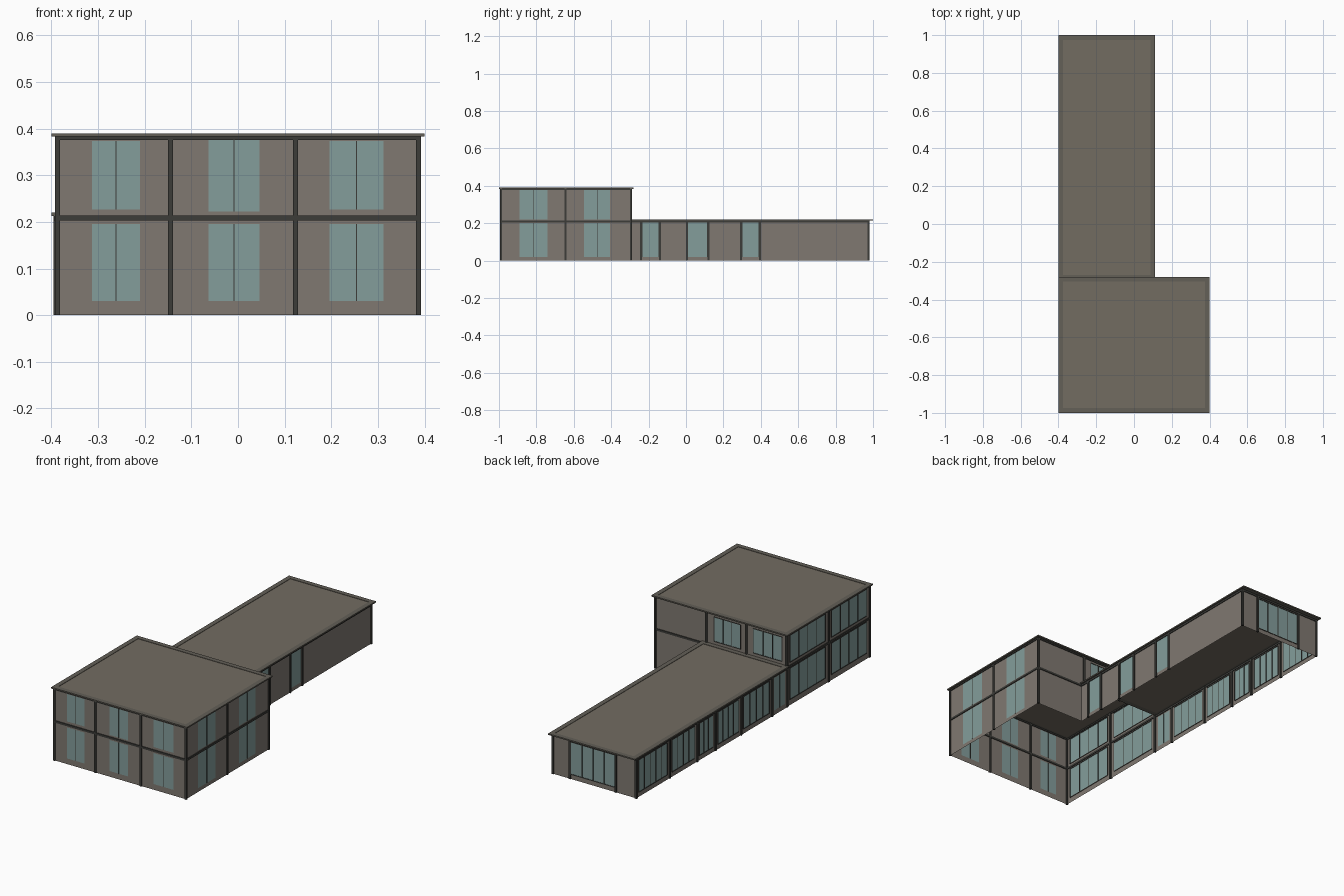
import bpy, bmesh
from mathutils import Matrix, Vector

if "Cube" in bpy.data.objects:
    bpy.data.objects.remove(bpy.data.objects["Cube"])


def material(name, rgb):
    m = bpy.data.materials.new(name)
    m.diffuse_color = (*rgb, 1)
    m.use_nodes = True
    m.node_tree.nodes["Principled BSDF"].inputs["Base Color"].default_value = m.diffuse_color
    return m


WALL = material("wall_render", (0.215, 0.19, 0.165))
ROOF = material("roof_cladding", (0.17, 0.15, 0.12))
RIM = material("roof_trim", (0.125, 0.115, 0.095))
DARK = material("dark_frame", (0.045, 0.045, 0.04))
GLASS = material("window_glass", (0.23, 0.34, 0.33))


def finish(bm, name, mat):
    me = bpy.data.meshes.new(name)
    bm.to_mesh(me)
    bm.free()
    me.materials.append(mat)
    ob = bpy.data.objects.new(name, me)
    bpy.context.collection.objects.link(ob)
    return ob


def boxes(name, mat, items):
    """Each item is (x0, x1, y0, y1, z0, z1)."""
    bm = bmesh.new()
    for x0, x1, y0, y1, z0, z1 in items:
        mid = Vector(((x0 + x1) / 2, (y0 + y1) / 2, (z0 + z1) / 2))
        size = Matrix.Diagonal((x1 - x0, y1 - y0, z1 - z0, 1))
        bmesh.ops.create_cube(bm, size=1, matrix=Matrix.Translation(mid) @ size)
    return finish(bm, name, mat)


def oriented(axis, pos, a, b, z0, z1, t):
    """Box of depth 2t standing in the plane axis = pos."""
    if axis == 'x':
        return (pos - t, pos + t, a, b, z0, z1)
    return (a, b, pos - t, pos + t, z0, z1)


def quad(bm, axis, pos, a, b, z0, z1, flip):
    pts = [(a, z0), (b, z0), (b, z1), (a, z1)]
    if flip:
        pts.reverse()
    bm.faces.new([bm.verts.new((pos, u, z) if axis == 'x' else (u, pos, z)) for u, z in pts])


def wall(name, axis, pos, a0, a1, z0, z1, wins=(), flip=False):
    """Thin wall with window openings (a, b, z0, z1, panes), glazed and divided."""
    us = sorted({a0, a1, *[w[0] for w in wins], *[w[1] for w in wins]})
    zs = sorted({z0, z1, *[w[2] for w in wins], *[w[3] for w in wins]})
    bm = bmesh.new()
    for u, v in zip(us, us[1:]):
        for p, q in zip(zs, zs[1:]):
            cu, cz = (u + v) / 2, (p + q) / 2
            if not any(w[0] < cu < w[1] and w[2] < cz < w[3] for w in wins):
                quad(bm, axis, pos, u, v, p, q, flip)
    bmesh.ops.remove_doubles(bm, verts=bm.verts, dist=1e-5)
    finish(bm, name, WALL)
    if not wins:
        return
    bm = bmesh.new()
    bars = []
    for a, b, p, q, n in wins:
        quad(bm, axis, pos, a, b, p, q, flip)
        h = 0.001 if n == 2 else 0.002
        for i in (range(1, n) if n == 2 else range(n + 1)):
            u = a + (b - a) * i / n
            bars.append(oriented(axis, pos, u - h, u + h, p, q, 0.002))
        if n > 2:
            bars += [oriented(axis, pos, a, b, z - h, z + h, 0.002) for z in (p, q)]
    finish(bm, name + "_glass", GLASS)
    if bars:
        boxes(name + "_mullions", DARK, bars)


def roof(name, x0, x1, y0, y1, z0, z1, w=0.025):
    boxes(name + "_slab", ROOF, [(x0 + w, x1 - w, y0 + w, y1 - w, z0, z1 - 0.002)])
    boxes(name + "_rim", RIM, [
        (x0, x1, y0, y0 + w, z0, z1), (x0, x1, y1 - w, y1, z0, z1),
        (x0, x0 + w, y0 + w, y1 - w, z0, z1), (x1 - w, x1, y0 + w, y1 - w, z0, z1)])


# Main extents
L, R, F, B = -0.387, 0.387, -0.99, -0.295      # two-storey block
WL, WR, WB = -0.39, 0.10, 0.975                # single-storey wing
H1, H2 = 0.213, 0.383

# Two-storey block walls
front = []
for a, b, top in ((-0.313, -0.21, 0), (-0.063, 0.046, 0.005), (0.196, 0.312, 0)):
    front += [(a, b, 0.03, 0.195, 2), (a, b, 0.227 - top, 0.373 + top, 2)]
wall("block_front_wall", 'y', F, L, R, 0, H2, front)
side = []
for a, b in ((-0.89, -0.74), (-0.545, -0.405)):
    side += [(a, b, 0.02, 0.2, 2), (a, b, 0.22, 0.38, 2)]
wall("block_right_wall", 'x', R, F, B, 0, H2, side)
left = []
for a, b in ((-0.965, -0.67), (-0.62, -0.32)):
    left += [(a, b, 0.03, 0.197, 4), (a, b, 0.228, 0.372, 4)]
wall("block_left_wall", 'x', L, F, B, 0, H2, left, True)
wall("block_back_wall_lower", 'y', B, WR, R, 0, H1, (), True)
wall("block_back_wall_upper", 'y', B, L, R, H1, H2,
     [(-0.36, -0.19, 0.235, 0.365, 3), (-0.115, 0.04, 0.235, 0.365, 3)], True)

# Wing walls
slots = ((-0.235, -0.145), (0.01, 0.115), (0.3, 0.39))
wall("wing_right_wall", 'x', WR, B, WB, 0, H1, [(a, b, 0.02, 0.203, 1) for a, b in slots])
bays = (B, -0.165, 0.095, 0.31, 0.465, 0.695, WB)
wall("wing_left_wall", 'x', WL, B, WB, 0, H1,
     [(a + 0.02, b - 0.02, 0.025, 0.197, max(2, round((b - a) / 0.06)))
      for a, b in zip(bays, bays[1:])], True)
wall("wing_back_wall", 'y', WB, WL, WR, 0, H1, [(-0.265, -0.005, 0.025, 0.197, 4)], True)

# Columns
c = 0.0055


def post(x, y, z0, z1):
    return (x - c, x + c, y - c, y + c, z0, z1)


boxes("block_columns", DARK,
      [post(x, F, 0, H2) for x in (L, -0.145, 0.123, R)]
      + [post(x, y, 0, H2) for x in (L, R) for y in (-0.645, B)]
      + [post(x, B, H1, H2) for x in (-0.15, 0.085)])
boxes("wing_columns", DARK,
      [post(WL, y, 0, H1) for y in bays[1:]]
      + [post(x, WB, 0, H1) for x in (-0.27, 0.0, WR)]
      + [post(WR, y + s, 0, H1) for a, b in slots for y, s in ((a, -c), (b, c))])

# Floor band and eaves beams
t = 0.004
bands = []
for z0, z1 in ((0.203, 0.214), (0.376, H2)):
    bands += [oriented('y', F, L, R, z0, z1, t), oriented('x', L, F, B, z0, z1, t),
              oriented('x', R, F, B, z0, z1, t)]
bands += [oriented('y', B, WR, R, 0.203, 0.214, t), oriented('y', B, L, R, 0.376, H2, t)]
boxes("block_bands", DARK, bands)
boxes("wing_bands", DARK, [
    oriented('x', WL, B, WB, 0.203, H1, t), oriented('x', WR, B, WB, 0.203, H1, t),
    oriented('y', WB, WL, WR, 0.203, H1, t)])

# Flat roofs with trim
roof("block_roof", -0.4, 0.4, -1.0, -0.28, H2, 0.39)
roof("wing_roof", -0.4, 0.112, -0.295, 1.0, H1, 0.22)
